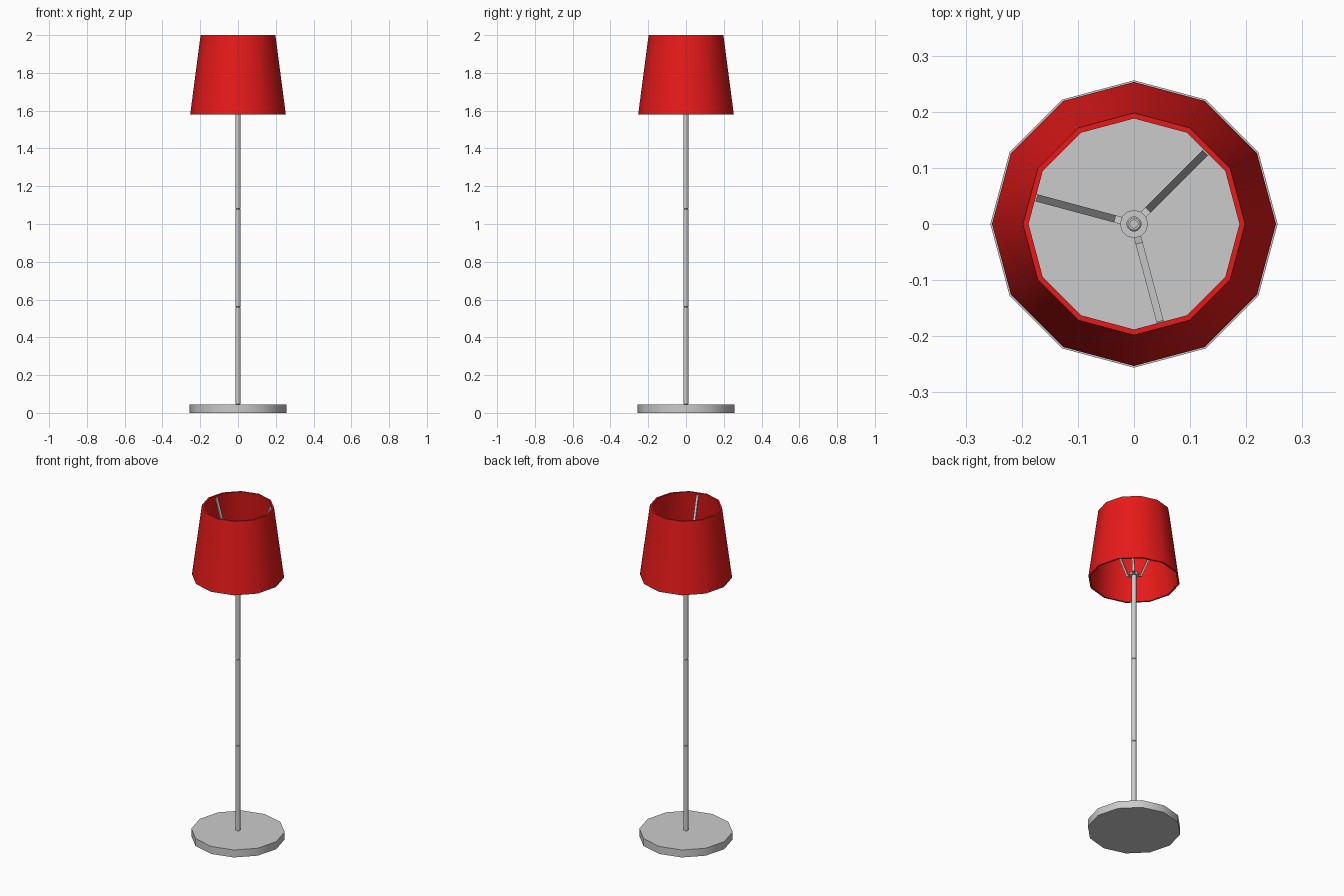
import bpy, bmesh, math
from mathutils import Vector

if "Cube" in bpy.data.objects:
    bpy.data.objects.remove(bpy.data.objects["Cube"])


def finish(name, bm, mat=None):
    bmesh.ops.recalc_face_normals(bm, faces=bm.faces)
    me = bpy.data.meshes.new(name)
    bm.to_mesh(me)
    bm.free()
    ob = bpy.data.objects.new(name, me)
    bpy.context.collection.objects.link(ob)
    if mat:
        me.materials.append(mat)
    bpy.ops.object.select_all(action='DESELECT')
    ob.select_set(True)
    bpy.context.view_layer.objects.active = ob
    bpy.ops.object.shade_smooth_by_angle(angle=math.radians(35))
    return ob


def lathe(name, profile, sides=12, ring=False, mat=None):
    """Revolve (radius, z) points; ring closes the profile, else ends are capped."""
    bm = bmesh.new()
    loops = [[bm.verts.new((r * math.cos(i * math.tau / sides),
                            r * math.sin(i * math.tau / sides), z))
              for i in range(sides)] for r, z in profile]
    pairs = list(zip(loops, loops[1:]))
    if ring:
        pairs.append((loops[-1], loops[0]))
    else:
        bm.faces.new(loops[0])
        bm.faces.new(loops[-1])
    for a, b in pairs:
        for i in range(sides):
            j = (i + 1) % sides
            bm.faces.new((a[i], a[j], b[j], b[i]))
    return finish(name, bm, mat)


def arm(name, angle, path, width, thick):
    """Flat strip following (radius, z) points outward at the given angle."""
    out = Vector((math.cos(angle), math.sin(angle), 0))
    side = Vector((-out.y, out.x, 0)) * width / 2
    bm = bmesh.new()
    rings = []
    for i, (r, z) in enumerate(path):
        a, b = path[max(i - 1, 0)], path[min(i + 1, len(path) - 1)]
        t = Vector((b[0] - a[0], b[1] - a[1])).normalized()
        off = (out * -t.y + Vector((0, 0, t.x))) * thick / 2
        c = out * r + Vector((0, 0, z))
        rings.append([bm.verts.new(c + s * side + k * off)
                      for s, k in ((-1, -1), (1, -1), (1, 1), (-1, 1))])
    for a, b in zip(rings, rings[1:]):
        for i in range(4):
            j = (i + 1) % 4
            bm.faces.new((a[i], a[j], b[j], b[i]))
    bm.faces.new(rings[0])
    bm.faces.new(rings[-1])
    return finish(name, bm)


red = bpy.data.materials.new("shade_red")
red.diffuse_color = (0.8, 0.01, 0.01, 1)
red.use_nodes = True
red.node_tree.nodes["Principled BSDF"].inputs["Base Color"].default_value = red.diffuse_color

# Round foot
lathe("base", [(0.256, 0), (0.256, 0.045)])

# Pole in three screwed-together sections with chamfered ends
joints = [0.045, 0.56, 1.08, 1.61]
for n, (lo, hi) in enumerate(zip(joints, joints[1:]), 1):
    lathe(f"pole_section_{n}", [(0.011, lo), (0.013, lo + 0.002),
                                (0.013, hi - 0.002), (0.011, hi)])

# Threaded tip and collar holding the shade
lathe("pole_tip", [(0.008, 1.605), (0.008, 1.635)])
lathe("shade_collar", [(0.013, 1.608), (0.025, 1.608), (0.025, 1.622), (0.013, 1.622)], ring=True)

# Three arms rising from the collar to the shade
for n in range(3):
    arm(f"shade_arm_{n + 1}", math.radians(45 + 120 * n),
        [(0.018, 1.615), (0.04, 1.615), (0.184, 1.985)], 0.013, 0.01)

# Tapered open shade with wall thickness
lathe("lampshade", [(0.253, 1.58), (0.198, 2.0), (0.188, 2.0), (0.243, 1.58)],
      ring=True, mat=red)
